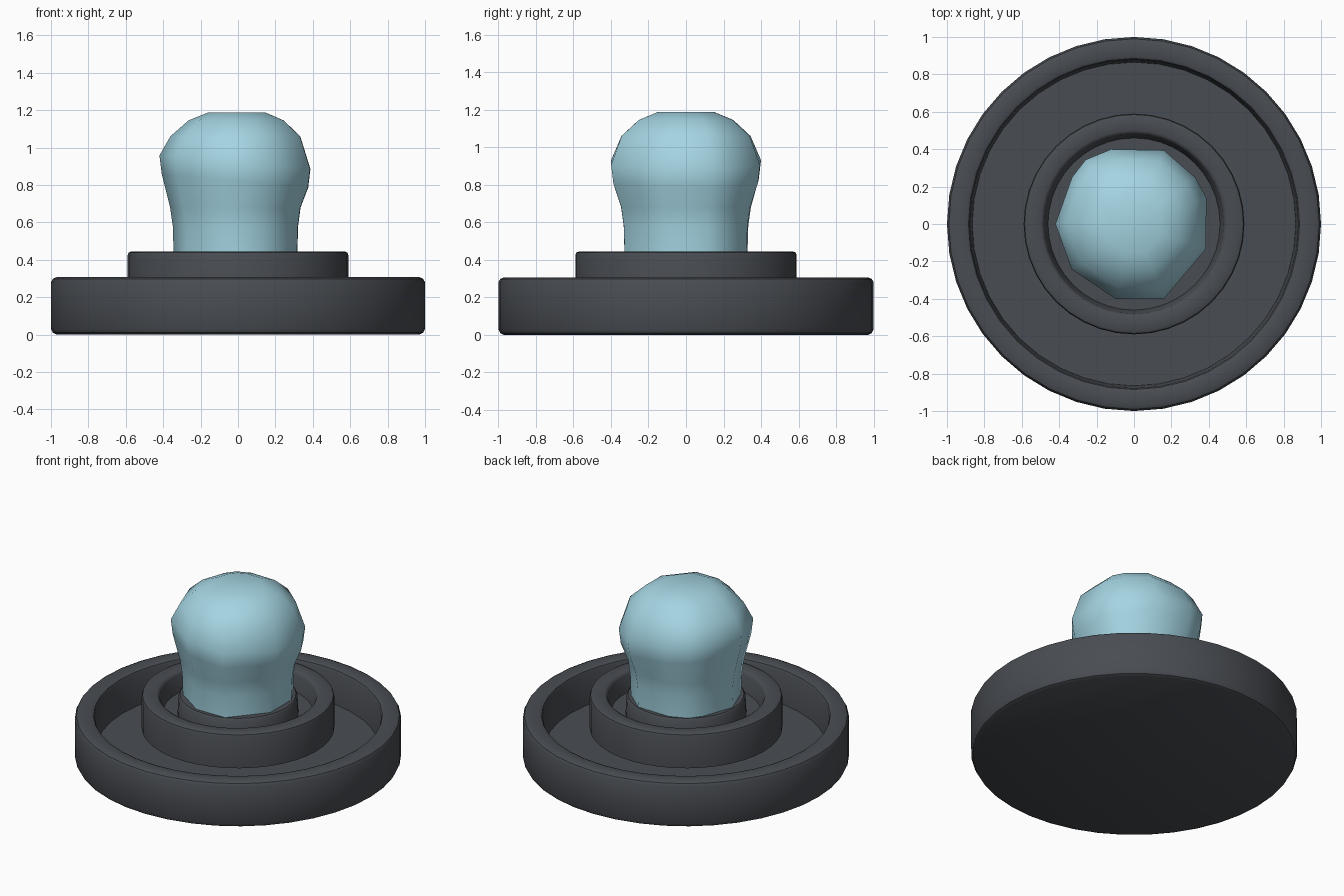
import bpy, bmesh, math

if "Cube" in bpy.data.objects:
    bpy.data.objects.remove(bpy.data.objects["Cube"])


def material(name, rgb):
    m = bpy.data.materials.new(name)
    m.diffuse_color = (*rgb, 1)
    m.use_nodes = True
    m.node_tree.nodes["Principled BSDF"].inputs["Base Color"].default_value = m.diffuse_color
    return m


DARK = material("dark grey plastic", (0.066, 0.073, 0.084))
BLUE = material("pale blue", (0.37, 0.66, 0.76))


def skin(name, rings, mat, cap_start=False, cap_end=False, angle=35):
    """Join equal rings of points into a smooth-shaded surface."""
    bm = bmesh.new()
    loops = [[bm.verts.new(p) for p in ring] for ring in rings]
    n = len(loops[0])
    for a, b in zip(loops, loops[1:]):
        for i in range(n):
            j = (i + 1) % n
            bm.faces.new((a[i], a[j], b[j], b[i]))
    if cap_start:
        bm.faces.new(loops[0][::-1])
    if cap_end:
        bm.faces.new(loops[-1])
    me = bpy.data.meshes.new(name)
    bm.to_mesh(me)
    bm.free()
    ob = bpy.data.objects.new(name, me)
    bpy.context.collection.objects.link(ob)
    me.materials.append(mat)
    bpy.ops.object.select_all(action='DESELECT')
    ob.select_set(True)
    bpy.context.view_layer.objects.active = ob
    bpy.ops.object.shade_smooth_by_angle(angle=math.radians(angle))
    return ob


def lathe(name, profile, mat, n=40, **kw):
    rings = [[(r * math.cos(2 * math.pi * i / n), r * math.sin(2 * math.pi * i / n), z)
              for i in range(n)] for r, z in profile]
    return skin(name, rings, mat, **kw)


FLOOR = 0.08
PLATE = 0.21

# Deep dished round base with a raised rim
lathe("base_tray", [(0.97, 0), (0.99, 0.01), (1, 0.03), (1, 0.28), (0.99, 0.298), (0.97, 0.307),
                    (0.90, 0.307), (0.885, 0.30), (0.878, 0.285), (0.865, FLOOR)],
      DARK, cap_start=True, cap_end=True)

# Raised ring with a grooved collar that holds the bulb
lathe("inner_ring", [(0.57, PLATE), (0.59, 0.215), (0.59, 0.425), (0.585, 0.438), (0.57, 0.445),
                     (0.50, 0.445), (0.487, 0.438), (0.48, 0.425), (0.46, 0.32), (0.37, 0.32),
                     (0.365, 0.43), (0.355, 0.443), (0.30, 0.443)],
      DARK, cap_start=True, cap_end=True)

# Faceted bulb: eleven uneven sides, widest points staggered in height
ANGLES = [180, 216, 256, 292, 341, 20, 37, 68, 107, 127, 143]
WIDEST = [.42, .412, .412, .43, .407, .412, .412, .425, .418, .43, .415]
PROFILE = [(0.82, 0.44), (0.83, 0.58), (0.865, 0.68), (0.97, 0.82), (1.0, 0.92),
           (0.86, 1.06), (0.63, 1.145), (0.38, 1.187)]
rings = []
for s, z in PROFILE:
    tilt = 0.09 if 0.75 < z < 1.0 else 0
    ring = []
    for a, r in zip(ANGLES, WIDEST):
        x, y = s * r * math.cos(math.radians(a)), s * r * math.sin(math.radians(a))
        ring.append((x, y, z - tilt * x))
    rings.append(ring)
skin("bulb", rings, BLUE, cap_end=True, angle=60)
